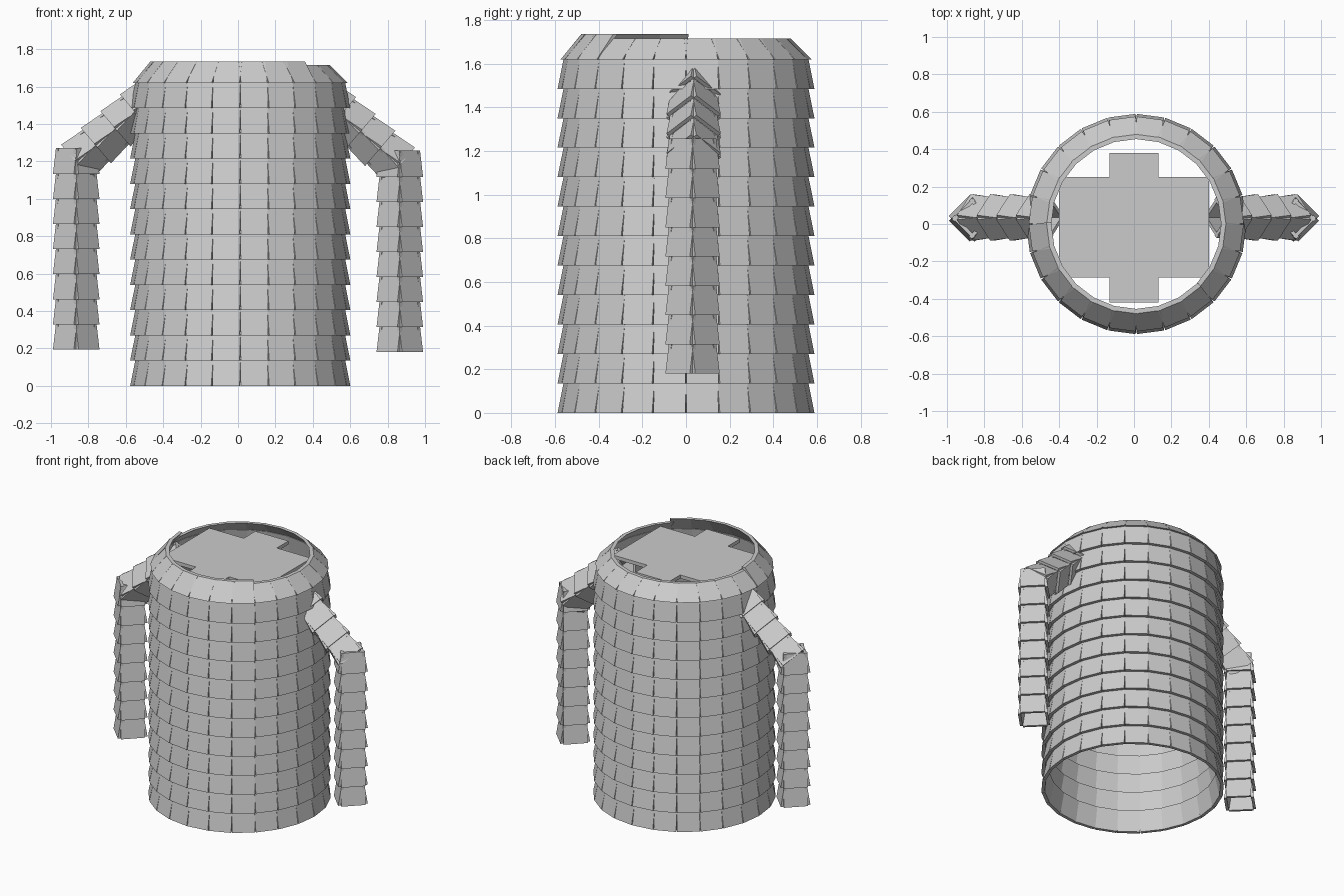
import bpy, bmesh, math
from mathutils import Vector

if "Cube" in bpy.data.objects:
    bpy.data.objects.remove(bpy.data.objects["Cube"])


def plate(bm, o, up, n, width, height, r_low, r_top, thick):
    """One flat scale: stands on the ring centre o, faces n, flares out at its lower edge."""
    t = up.cross(n)
    v = []
    for h, r in ((0, r_low), (height, r_top)):
        for d, s in ((0, -1), (0, 1), (thick, 1), (thick, -1)):
            v.append(bm.verts.new(o + up * h + n * (r - d) + t * (s * width / 2)))
    for f in ((3, 2, 1, 0), (4, 5, 6, 7), (0, 1, 5, 4), (1, 2, 6, 5), (2, 3, 7, 6), (3, 0, 4, 7)):
        bm.faces.new([v[i] for i in f])


def finish(bm, name):
    bmesh.ops.recalc_face_normals(bm, faces=bm.faces)
    me = bpy.data.meshes.new(name)
    bm.to_mesh(me)
    bm.free()
    ob = bpy.data.objects.new(name, me)
    bpy.context.collection.objects.link(ob)
    return ob


Z = Vector((0, 0, 1))
SIDES, ROW = 24, 0.135
CX = 0.012


def radial(i):
    a = math.radians(-90 + (i + 0.5) * 360 / SIDES)
    return Vector((math.cos(a), math.sin(a), 0)), math.degrees(a) % 360


# Body: twelve overlapping rows of scales, hollow inside
bm = bmesh.new()
for row in range(12):
    for i in range(SIDES):
        n, _ = radial(i)
        plate(bm, Vector((CX, 0, row * ROW)), Z, n, 0.147, ROW + 0.008, 0.584, 0.555, 0.022)
finish(bm, "body_scales")

# Shoulder ring: inward-leaning scales, slightly raised on part of the front
bm = bmesh.new()
for i in range(SIDES):
    n, a = radial(i)
    top = 1.735 if 180 < a < 315 else 1.715
    plate(bm, Vector((CX, 0, 1.62)), Z, n, 0.142, top - 1.62, 0.57, 0.475, 0.025)
finish(bm, "shoulder_ring")

# Top lid: cross-shaped plate
bm = bmesh.new()
x1, x2 = 0.13, 0.40
pts = [(-x1, -.42), (x1, -.42), (x1, -.285), (x2, -.285), (x2, .25), (x1, .25),
       (x1, .38), (-x1, .38), (-x1, .25), (-x2, .25), (-x2, -.285), (-x1, -.285)]
face = bm.faces.new([bm.verts.new((x, y, 1.66)) for x, y in pts])
ext = bmesh.ops.extrude_face_region(bm, geom=[face])["geom"]
bmesh.ops.translate(bm, vec=(0, 0, 0.025), verts=[g for g in ext if isinstance(g, bmesh.types.BMVert)])
if face.is_valid and len(bm.faces) == 13:
    bm.faces.new(list(face.verts))
finish(bm, "top_lid")


def sleeve(bm, low, up, rows, pitch):
    """Diamond-section tube of four scales per row."""
    side = Vector((0, 1, 0)).cross(up).normalized()
    for r in range(rows):
        for sx in (-1, 1):
            for sy in (-1, 1):
                n = (side * sx + Vector((0, sy, 0))).normalized()
                plate(bm, low + up * (r * pitch), up, n, 0.158, pitch + 0.006, 0.097, 0.074, 0.018)


# Arms: sloping upper sleeve and hanging lower sleeve
for name, s, dz in (("left_arm", -1, 0.015), ("right_arm", 1, 0)):
    bm = bmesh.new()
    x = 0.865 * s
    sleeve(bm, Vector((x, 0.03, 0.18 + dz)), Z, 8, 0.134)
    up = Vector((-0.76 * s, 0, 0.65)).normalized()
    sleeve(bm, Vector((x, 0.035, 1.18 + dz)), up, 4, 0.138)
    finish(bm, name)
